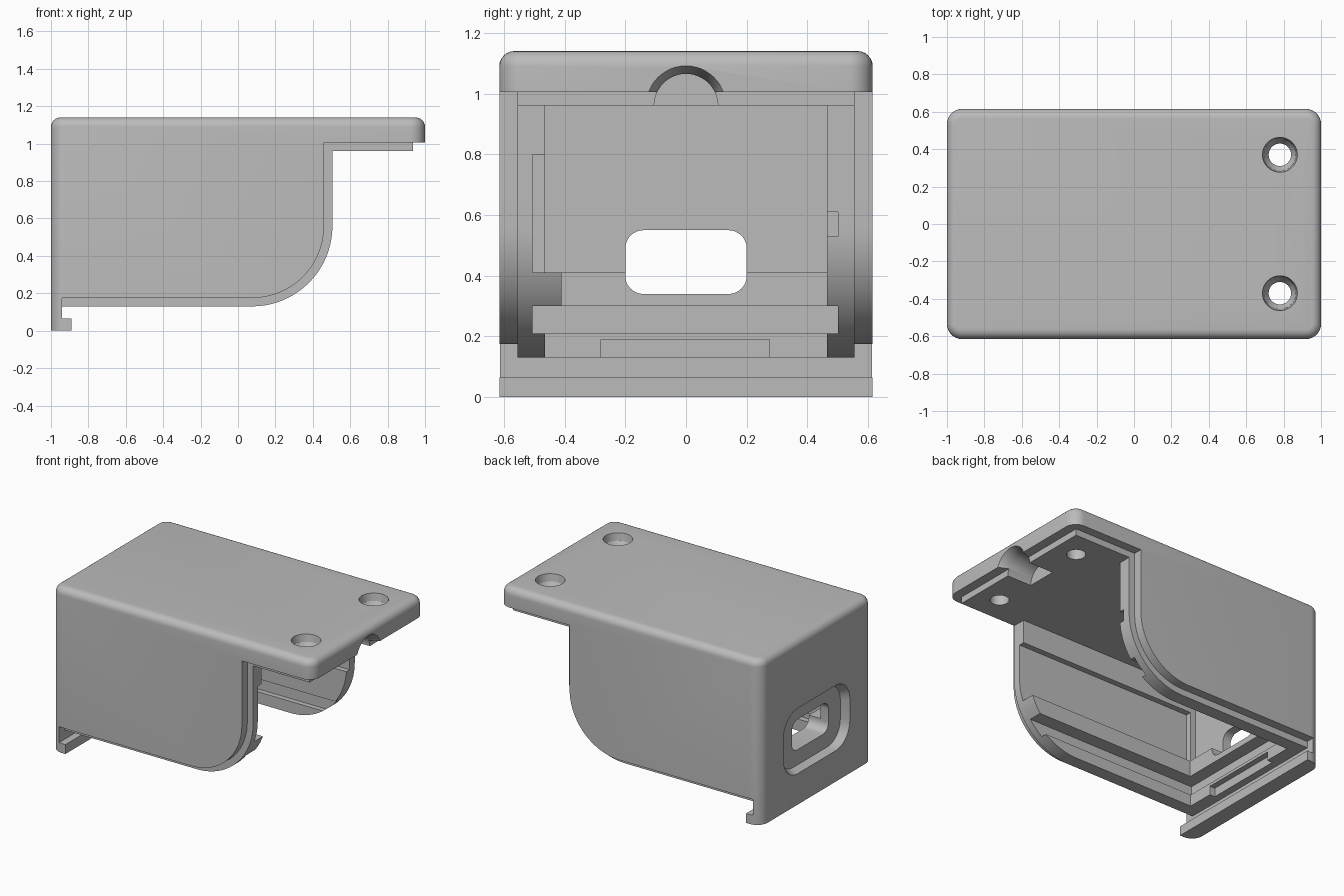
import bpy, bmesh, math
from mathutils import Matrix

old = bpy.data.objects.get("Cube")
if old:
    bpy.data.objects.remove(old, do_unlink=True)

grey = bpy.data.materials.new("plain grey")
grey.use_nodes = True
grey.diffuse_color = (0.5, 0.5, 0.5, 1)
grey.node_tree.nodes["Principled BSDF"].inputs["Base Color"].default_value = (0.5, 0.5, 0.5, 1)


def finish(name, bm):
    bmesh.ops.recalc_face_normals(bm, faces=bm.faces)
    mesh = bpy.data.meshes.new(name)
    bm.to_mesh(mesh)
    bm.free()
    mesh.materials.append(grey)
    obj = bpy.data.objects.new(name, mesh)
    bpy.context.collection.objects.link(obj)
    return obj


def prism(name, points, axis, lo, hi):
    """Extrude a 2D outline along x (outline in y, z) or y (outline in x, z)."""
    bm = bmesh.new()
    place = (lambda a, b: (lo, a, b)) if axis == 0 else (lambda a, b: (a, lo, b))
    face = bm.faces.new([bm.verts.new(place(*p)) for p in points])
    moved = bmesh.ops.extrude_face_region(bm, geom=[face])["geom"]
    for v in moved:
        if isinstance(v, bmesh.types.BMVert):
            v.co[axis] = hi
    return finish(name, bm)


def block(name, lo, hi, axis=0, radius=0, top_radius=0, flare=1):
    """Box with optional rounding along one axis, round top, or flared low end."""
    bm = bmesh.new()
    bmesh.ops.create_cube(bm, size=1)
    mid = [(a + b) / 2 for a, b in zip(lo, hi)]
    for v in bm.verts:
        v.co = [m + c * (b - a) for m, c, a, b in zip(mid, v.co, lo, hi)]
    if radius:
        edges = [e for e in bm.edges if abs(e.verts[0].co[axis] - e.verts[1].co[axis]) > 1e-4]
        bmesh.ops.bevel(bm, geom=edges, offset=radius, segments=8, profile=0.5, affect='EDGES')
    if top_radius:
        edges = [e for e in bm.edges if all(v.co.z > hi[2] - 1e-4 for v in e.verts)]
        bmesh.ops.bevel(bm, geom=edges, offset=top_radius, segments=6, profile=0.5, affect='EDGES')
    if flare != 1:
        for v in bm.verts:
            if v.co[axis] < mid[axis]:
                for k in range(3):
                    if k != axis:
                        v.co[k] = mid[k] + (v.co[k] - mid[k]) * flare
    return finish(name, bm)


def cone(name, centre, r_low, r_high, depth, along_x=False):
    bm = bmesh.new()
    turn = Matrix.Rotation(math.pi / 2, 4, 'Y') if along_x else Matrix()
    bmesh.ops.create_cone(bm, cap_ends=True, segments=48, radius1=r_low, radius2=r_high,
                          depth=depth, matrix=Matrix.Translation(centre) @ turn)
    return finish(name, bm)


def combine(target, tool, operation='DIFFERENCE'):
    mod = target.modifiers.new("join", 'BOOLEAN')
    mod.operation, mod.object, mod.solver = operation, tool, 'EXACT'
    bpy.context.view_layer.objects.active = target
    bpy.ops.object.modifier_apply(modifier=mod.name)
    bpy.data.objects.remove(tool, do_unlink=True)


def arc(radius):
    """Quarter turn from the upright front edge down to the lower edge."""
    steps = [math.pi / 2 * i / 20 for i in range(21)]
    return [(0.075 + radius * math.cos(t), 0.56 - radius * math.sin(t)) for t in steps]


# Outer shell: rounded block trimmed to the side outline, with the rear hook
housing = block("housing", (-1, -0.615, 0), (1, 0.615, 1.14), 2, 0.08, 0.05)
outline = [(-1.1, 1.2), (1.1, 1.2), (1.1, 1.005), (0.46, 1.005)] + arc(0.385) + [
    (-0.94, 0.175), (-0.94, 0.065), (-0.89, 0.065), (-0.89, -0.1), (-1.1, -0.1)]
combine(housing, prism("side_outline", outline, 1, -0.7, 0.7), 'INTERSECT')

# Inset mating lip
lip = [(-0.96, 1.05), (0.935, 1.05), (0.935, 0.96), (0.505, 0.96)] + arc(0.43) + [(-0.96, 0.13)]
combine(housing, prism("mating_lip", lip, 1, -0.555, 0.555), 'UNION')

# Cavity with the side ledges and grooves in its cross-section
section = [(-0.465, 0.96), (-0.465, 0.8), (-0.505, 0.8), (-0.505, 0.41), (-0.41, 0.41),
           (-0.41, 0.3), (-0.505, 0.3), (-0.505, 0.21), (-0.465, 0.21), (-0.465, 0.1),
           (0.465, 0.1), (0.465, 0.21), (0.5, 0.21), (0.5, 0.3), (0.465, 0.3),
           (0.465, 0.53), (0.5, 0.53), (0.5, 0.61), (0.465, 0.61), (0.465, 0.96)]
combine(housing, prism("cavity", section, 0, -0.85, 0.7))

# Rear wall recesses, bottom notch and ledge
combine(housing, block("upper_recess", (-0.89, -0.465, 0.41), (-0.8, 0.465, 0.96)))
combine(housing, block("lower_groove", (-0.89, -0.505, 0.21), (-0.8, 0.5, 0.3)))
combine(housing, block("bottom_notch", (-0.89, -0.28, 0.1), (-0.8, 0.275, 0.19)))
combine(housing, block("rear_ledge", (-0.88, -0.43, 0.3), (-0.8, 0.48, 0.41)), 'UNION')

# Rear port: flared shallow recess and through slot
combine(housing, block("port_recess", (-1.01, -0.33, 0.235), (-0.95, 0.33, 0.645), 0, 0.14, 0, 1.12))
combine(housing, block("port_slot", (-1.1, -0.2, 0.34), (-0.7, 0.2, 0.55), 0, 0.06))

# Cable exit: half-round channel with a flared mouth
combine(housing, cone("cable_channel", (0.9, 0, 0.96), 0.105, 0.105, 0.3, True))
combine(housing, cone("cable_mouth", (0.98, 0, 0.96), 0.105, 0.14, 0.08, True))

# Countersunk screw holes
for side in (-1, 1):
    y = 0.37 * side
    combine(housing, cone("screw_hole", (0.78, y, 1.05), 0.06, 0.06, 0.4))
    combine(housing, cone("screw_seat", (0.78, y, 1.07), 0.06, 0.085, 0.04))
    combine(housing, cone("screw_head", (0.78, y, 1.12), 0.085, 0.095, 0.061))

bpy.ops.object.select_all(action='DESELECT')
housing.select_set(True)
bpy.context.view_layer.objects.active = housing
bpy.ops.object.shade_smooth_by_angle(angle=math.radians(30))
